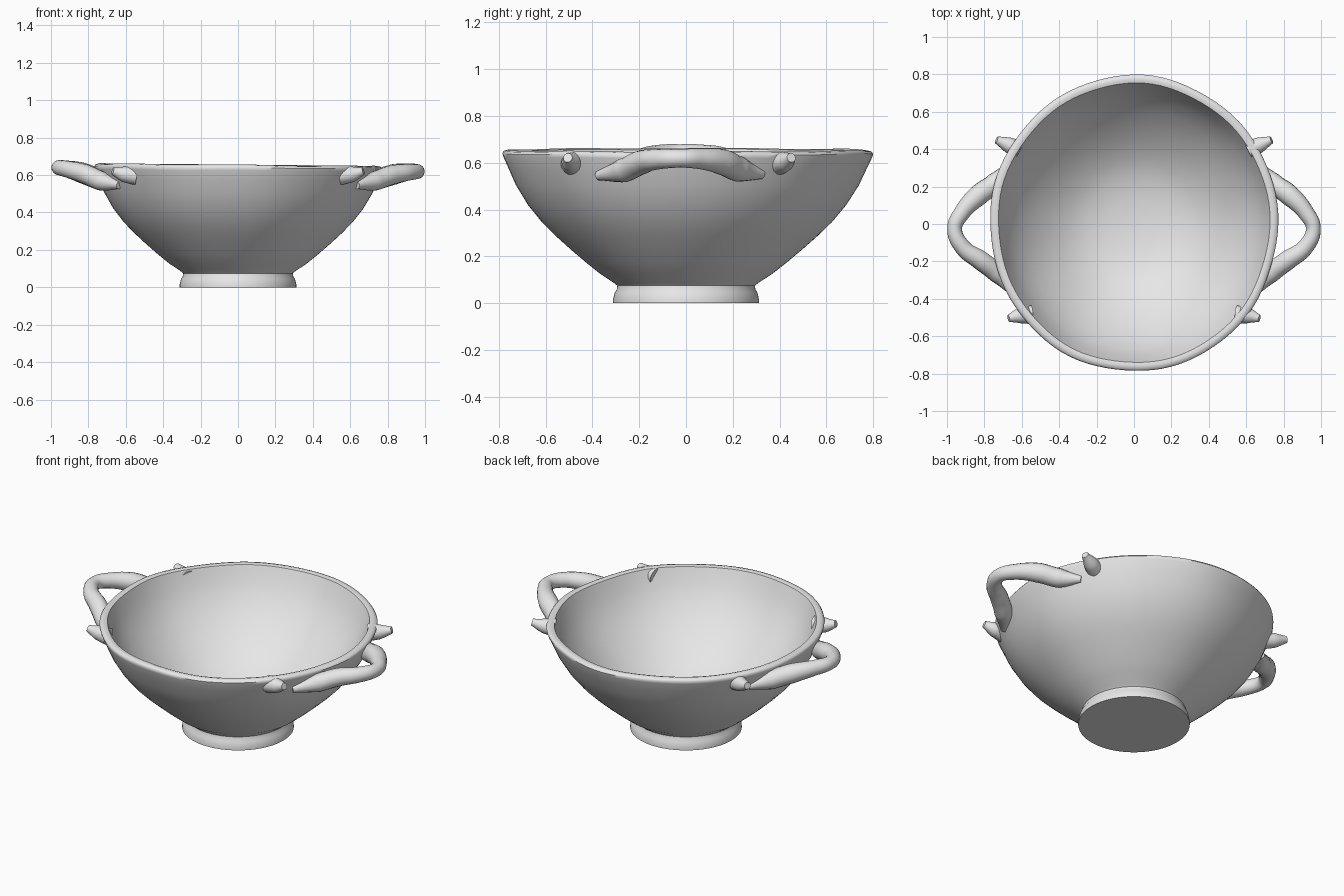
import bpy, bmesh
from math import sin, cos, pi, radians

cube = bpy.data.objects.get("Cube")
if cube:
    bpy.data.objects.remove(cube, do_unlink=True)

clay = bpy.data.materials.new("pale grey clay")
clay.use_nodes = True
clay.diffuse_color = (0.8, 0.8, 0.8, 1)
clay.node_tree.nodes["Principled BSDF"].inputs["Base Color"].default_value = (0.8, 0.8, 0.8, 1)


def shade(obj, angle):
    bpy.ops.object.select_all(action="DESELECT")
    obj.select_set(True)
    bpy.context.view_layer.objects.active = obj
    bpy.ops.object.shade_smooth_by_angle(angle=radians(angle))


def lathe(name, profile, sides=96):
    """Turn a (radius, height) profile into a slightly oval, hand-made solid."""
    bm = bmesh.new()
    rings = []
    for r, z in profile:
        ring = []
        for i in range(sides):
            a = 2 * pi * i / sides
            lift = z / 0.65                      # unevenness grows towards the rim
            wobble = 1 + 0.003 * lift * (sin(5 * a) + sin(9 * a + 1))
            x = r * cos(a) * (1 - 0.028 * lift) * wobble
            y = r * sin(a) * wobble + 0.004 * lift
            dz = lift ** 4 * (-0.007 * cos(a) + 0.002 * sin(7 * a))
            ring.append(bm.verts.new((x, y, z + dz)))
        rings.append(ring)
    for low, high in zip(rings, rings[1:]):
        for i in range(sides):
            j = (i + 1) % sides
            bm.faces.new((low[i], low[j], high[j], high[i]))
    bm.faces.new(rings[0][::-1])
    bm.faces.new(rings[-1])
    bmesh.ops.recalc_face_normals(bm, faces=bm.faces)
    mesh = bpy.data.meshes.new(name)
    bm.to_mesh(mesh)
    bm.free()
    mesh.materials.append(clay)
    obj = bpy.data.objects.new(name, mesh)
    bpy.context.collection.objects.link(obj)
    shade(obj, 50)


def tube(name, points, side, tip_lift=0.0):
    """Sweep a round section of changing radius along (x, y, z, radius) points."""
    curve = bpy.data.curves.new(name, "CURVE")
    curve.dimensions = "3D"
    curve.bevel_depth = 1
    curve.bevel_resolution = 6
    curve.resolution_u = 8
    curve.use_fill_caps = True
    spline = curve.splines.new("BEZIER")
    spline.bezier_points.add(len(points) - 1)
    for p, (x, y, z, r) in zip(spline.bezier_points, points):
        p.co = (side * x, y, z + tip_lift * max(0, x - 0.75) / 0.2)
        p.radius = r
        p.handle_left_type = p.handle_right_type = "AUTO"
    curve.materials.append(clay)
    obj = bpy.data.objects.new(name, curve)
    bpy.context.collection.objects.link(obj)
    bpy.ops.object.select_all(action="DESELECT")
    obj.select_set(True)
    bpy.context.view_layer.objects.active = obj
    bpy.ops.object.convert(target="MESH")
    shade(bpy.context.view_layer.objects.active, 60)


# Bowl: foot, outer wall, lip, then the inside down to its floor
lathe("bowl", [
    (0.312, 0.0), (0.312, 0.015), (0.305, 0.045), (0.296, 0.06), (0.294, 0.075),
    (0.31, 0.088), (0.367, 0.125), (0.43, 0.175), (0.495, 0.23), (0.56, 0.288),
    (0.62, 0.347), (0.68, 0.42), (0.733, 0.505), (0.765, 0.575), (0.788, 0.625),
    (0.792, 0.64), (0.785, 0.65), (0.765, 0.655), (0.747, 0.65),
    (0.735, 0.62), (0.71, 0.56), (0.67, 0.485), (0.61, 0.405), (0.54, 0.33),
    (0.45, 0.25), (0.35, 0.18), (0.25, 0.135), (0.13, 0.112), (0.03, 0.106)])

# Loop handles and small pointed lugs on the rim, mirrored left and right
handle = [
    (0.655, 0.325, 0.55, 0.02), (0.735, 0.225, 0.573, 0.055), (0.83, 0.155, 0.603, 0.056),
    (0.92, 0.06, 0.617, 0.044), (0.959, -0.025, 0.619, 0.039), (0.915, -0.125, 0.615, 0.044),
    (0.82, -0.195, 0.60, 0.052), (0.73, -0.265, 0.568, 0.052), (0.635, -0.375, 0.545, 0.02)]
back_lug = [(0.615, 0.395, 0.597, 0.05), (0.67, 0.422, 0.605, 0.042), (0.735, 0.45, 0.622, 0.02)]
front_lug = [(0.545, -0.485, 0.597, 0.05), (0.61, -0.49, 0.605, 0.042), (0.67, -0.505, 0.622, 0.02)]
for label, side in (("left", 1), ("right", -1)):
    tube(label + "_handle", handle, side, 0.0 if side > 0 else 0.02)
    tube(label + "_back_lug", back_lug, side)
    tube(label + "_front_lug", front_lug, side)
